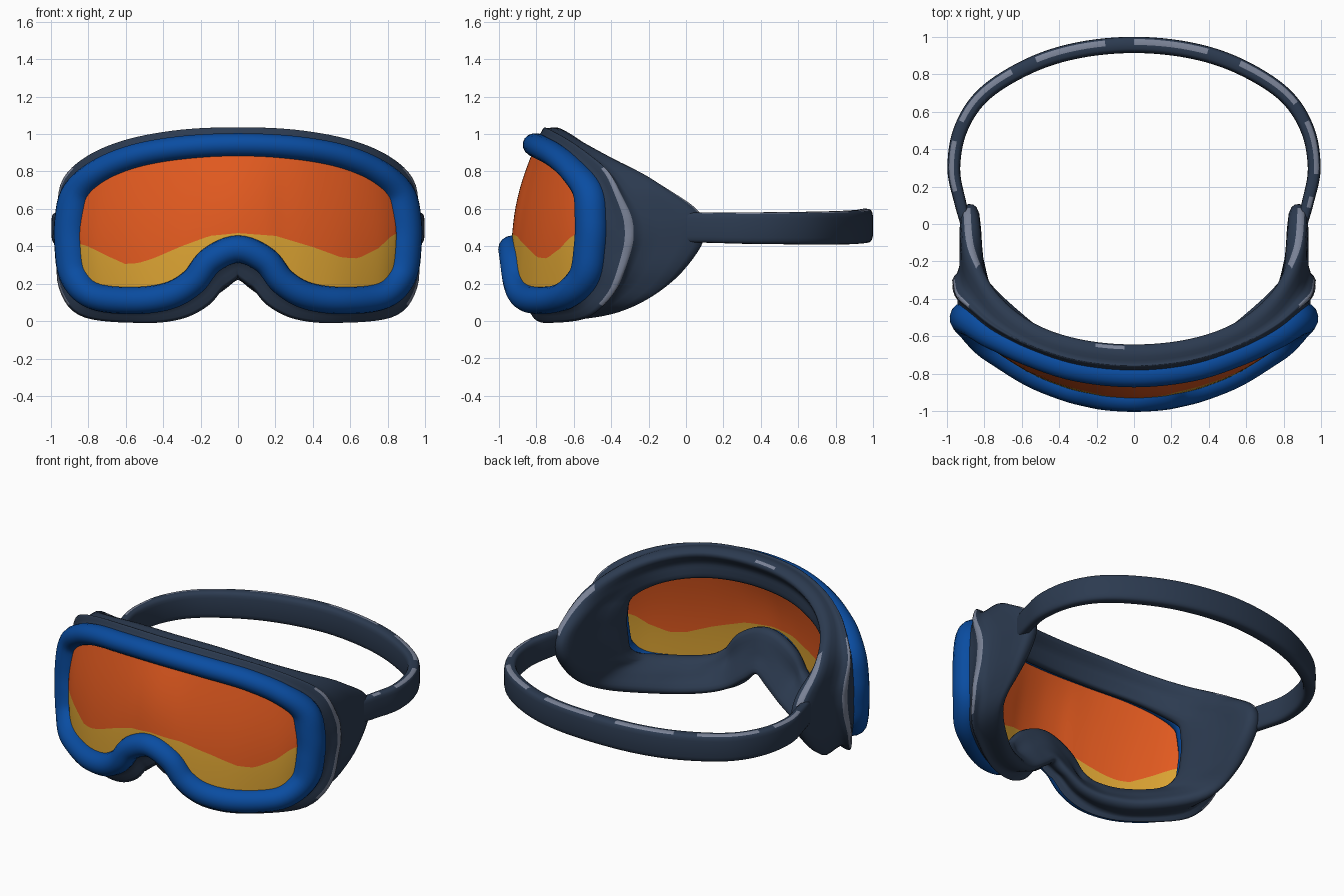
import bpy, bmesh, math
from mathutils import Vector as V

if "Cube" in bpy.data.objects:
    bpy.data.objects.remove(bpy.data.objects["Cube"])


def mat(name, rgb):
    m = bpy.data.materials.new(name)
    m.diffuse_color = (*rgb, 1)
    m.use_nodes = True
    m.node_tree.nodes["Principled BSDF"].inputs["Base Color"].default_value = m.diffuse_color
    return m


BLUE = mat("frame_blue", (0.003, 0.074, 0.36))
NAVY = mat("dark_slate", (0.025, 0.043, 0.08))
GREY = mat("edge_grey", (0.19, 0.22, 0.30))
ORANGE = mat("lens_orange", (0.76, 0.102, 0.014))
YELLOW = mat("lens_yellow", (0.70, 0.36, 0.032))


def spline(keys, sub, closed):
    """Catmull-Rom points through the keys."""
    n, out = len(keys), []
    for i in range(n if closed else n - 1):
        p = [keys[(i + k) % n] if closed else keys[min(max(i + k, 0), n - 1)] for k in (-1, 0, 1, 2)]
        for s in range(sub):
            t = s / sub
            out.append(0.5 * (2 * p[1] + (p[2] - p[0]) * t + (2 * p[0] - 5 * p[1] + 4 * p[2] - p[3]) * t * t
                              + (3 * p[1] - p[0] - 3 * p[2] + p[3]) * t ** 3))
    if not closed:
        out.append(keys[-1])
    return out


def loft(name, rings, mats, closed=True, ring_closed=True, rule=None):
    """Skin a row of equal-length rings; rule(face centre, ring no., side no.) picks the material."""
    bm = bmesh.new()
    vs = [[bm.verts.new(p) for p in r] for r in rings]
    n, m = len(vs), len(vs[0])
    for i in range(n if closed else n - 1):
        for j in range(m if ring_closed else m - 1):
            a, b = (i + 1) % n, (j + 1) % m
            f = bm.faces.new((vs[i][j], vs[a][j], vs[a][b], vs[i][b]))
            f.smooth = True
            if rule:
                f.material_index = rule(f.calc_center_median(), i, j)
    if not closed and ring_closed:
        bm.faces.new(vs[0])
        bm.faces.new(vs[-1])
    bmesh.ops.recalc_face_normals(bm, faces=bm.faces)
    me = bpy.data.meshes.new(name)
    bm.to_mesh(me)
    bm.free()
    for mt in mats:
        me.materials.append(mt)
    ob = bpy.data.objects.new(name, me)
    bpy.context.collection.objects.link(ob)
    return ob


def mirrored(half):
    """Close a half outline (first and last key on x = 0)."""
    return half + [V((-p.x, p.y, p.z)) for p in half[-2:0:-1]]


# Half outlines, from top centre round the side to the nose
FRAME = [V(p) for p in (
    (0, -.80, .94), (.3, -.77, .925), (.55, -.69, .88), (.74, -.60, .80), (.855, -.52, .69),
    (.89, -.505, .54), (.89, -.51, .40), (.865, -.54, .24), (.77, -.65, .135), (.56, -.79, .11),
    (.37, -.87, .135), (.24, -.905, .21), (.145, -.922, .325), (0, -.93, .385))]
REAR = [V(p) for p in (
    (0, -.69, .985), (.3, -.66, .97), (.55, -.57, .915), (.74, -.41, .83), (.85, -.19, .72),
    (.875, .02, .58), (.875, .045, .43), (.86, -.10, .24), (.80, -.32, .11), (.56, -.56, .06),
    (.37, -.68, .07), (.22, -.74, .12), (.10, -.76, .21), (0, -.77, .27))]
SUB = 6
front = spline(mirrored(FRAME), SUB, True)
rear = spline(mirrored(REAR), SUB, True)

# Local axes along the outline: N outward in the lens surface, D backward
axes = []
for i, p in enumerate(front):
    t = (front[(i + 1) % len(front)] - front[i - 1]).normalized()
    n = V((-t.z, 0, t.x)).normalized()
    n = V((n.x, 0.65 * p.x * n.x + 0.2 * max(0, n.z), n.z))
    n = (n - t * n.dot(t)).normalized()
    axes.append((n, n.cross(t).normalized()))

# Blue frame tube, wider at the sides
rings = []
for p, (n, d) in zip(front, axes):
    s = min(1, max(0, (abs(p.x) - .7) / .18))
    rn = .073 - .009 * max(0, n.z) ** 4 + .026 * s * n.x * n.x
    rd = .074 + .016 * s
    rings.append([p + n * rn * math.cos(a) + d * rd * math.sin(a)
                  for a in (k * math.tau / 16 for k in range(16))])
loft("frame", rings, [BLUE])

# Dark face skirt with outer lip, side wings and rear padding
rings = []
for a, b, (n, d) in zip(front, rear, axes):
    nf = V((n.x, 0, n.z)).normalized()
    L = b - a
    back = L.normalized()
    side = nf.x * nf.x
    lip = .078 + .05 * abs(nf.x * nf.z) + .022 * max(0, -nf.z)
    rings.append(spline([
        a - nf * .08 + d * .03, a + nf * .03, a + L * .2 + nf * .055,
        a + L * .37 + nf * lip, a + L * .5 + nf * (.048 + .02 * (1 - side)), b + nf * .05,
        b + back * .05, b - nf * .05, a + L * .6 - nf * .075 + d * .04 * (1 - side),
        a + d * .095 - nf * .094], 3, True))


def skirt_rule(c, i, j):
    lip = j in (8, 9) and abs(c.x) > .83 and .1 < c.z < .81
    wing = j in (16, 17) and c.z > .57 and -.22 < c.y
    rim = j == 16 and c.z > .9 and abs(c.x + .14) < .07
    return 1 if lip or wing or rim else 0


loft("face_skirt", rings, [NAVY, GREY], rule=skirt_rule)

# Lens: columns between lower and upper outline, split by the wavy colour line
half = len(front) // 2
upper = front[:5 * SUB + 1]
lower = front[6 * SUB:half + 1][::-1]
WAVE = [(-.9, .43), (-.8, .40), (-.7, .35), (-.6, .305), (-.53, .31), (-.45, .335), (-.3, .40),
        (-.15, .455), (0, .47), (.2, .455), (.4, .395), (.55, .34), (.64, .335), (.75, .39),
        (.82, .46), (.9, .48)]


def lerp_at(pts, x):
    for p, q in zip(pts, pts[1:]):
        if p[0] <= x <= q[0]:
            k = (x - p[0]) / (q[0] - p[0])
            return [u + (w - u) * k for u, w in zip(p, q)]
    return list(pts[-1])


cols = []
for i in range(61):
    x = -.86 + 1.72 * i / 60
    _, yt, zt = lerp_at(upper, abs(x))
    _, yb, zb = lerp_at(lower, abs(x))
    w = max(lerp_at(WAVE, x)[1], zb + .02)
    zs = [zb + (w - zb) * k / 4 for k in range(4)] + [w + (zt - w) * k / 10 for k in range(11)]
    col = []
    for z in zs:
        s = (z - zb) / (zt - zb)
        col.append(V((x, yb + (yt - yb) * s - .03 * math.sin(math.pi * s), z)))
    cols.append(col)
lens = loft("lens", cols, [ORANGE, YELLOW], False, False, lambda c, i, j: 1 if j < 4 else 0)
sol = lens.modifiers.new("thickness", 'SOLIDIFY')
sol.thickness = 0.01
sol.offset = 0

# Head strap: flat rounded band round the back
side = [V(p) for p in ((.885, -.04, .5), (.93, .12, .5), (.963, .3, .497), (.925, .51, .497),
                       (.80, .695, .497), (.56, .845, .50), (.3, .928, .505), (0, .957, .51))]
path = spline(side + [V((-p.x, p.y, p.z)) for p in side[-2::-1]], 6, False)
rings = []
for i, p in enumerate(path):
    t = path[min(i + 1, len(path) - 1)] - path[max(i - 1, 0)]
    n = V((t.y, -t.x, 0)).normalized()
    thick = .03 + .014 * max(0, p.y)
    tall = .08 + .012 * max(0, p.y)
    ring = []
    for k in range(20):
        c, s = math.cos(k * math.tau / 20), math.sin(k * math.tau / 20)
        ring.append(p + n * thick * math.copysign(abs(c) ** .6, c)
                    + V((0, 0, tall * math.copysign(abs(s) ** .45, s))))
    rings.append(ring)


# Worn light edge along the top outside, with gaps
def strap_rule(c, i, j):
    return 1 if j in (3, 4) and c.y > .08 and math.sin(i * .55) > -.6 else 0


loft("head_strap", rings, [NAVY, GREY], closed=False, rule=strap_rule)
